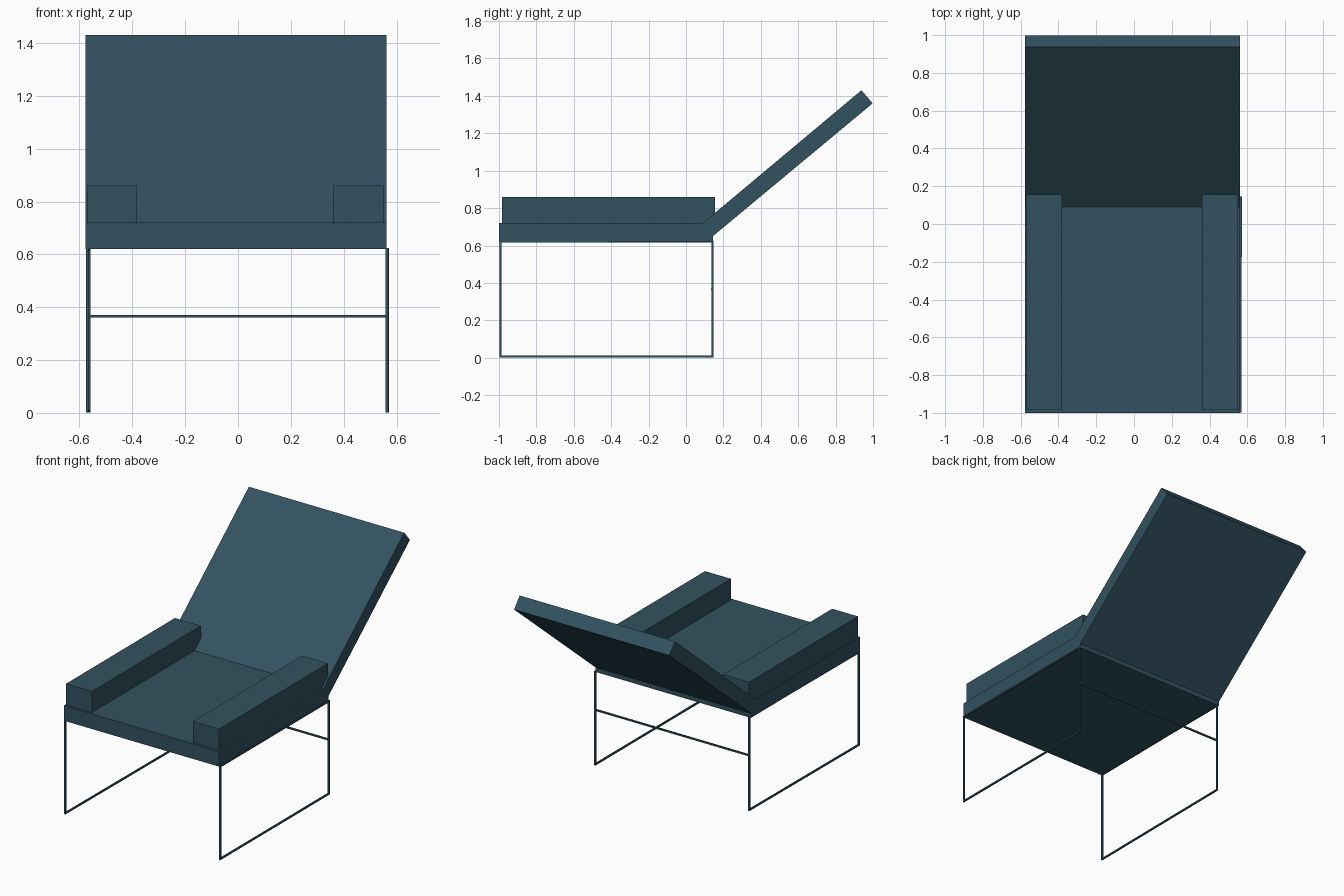
import bpy, bmesh
from mathutils import Vector

if "Cube" in bpy.data.objects:
    bpy.data.objects.remove(bpy.data.objects["Cube"])

teal = bpy.data.materials.new("dark teal")
teal.diffuse_color = (0.031, 0.084, 0.115, 1)
teal.use_nodes = True
teal.node_tree.nodes["Principled BSDF"].inputs["Base Color"].default_value = teal.diffuse_color


def finish(name, bm):
    bmesh.ops.recalc_face_normals(bm, faces=bm.faces)
    me = bpy.data.meshes.new(name)
    bm.to_mesh(me)
    bm.free()
    me.materials.append(teal)
    ob = bpy.data.objects.new(name, me)
    bpy.context.collection.objects.link(ob)
    return ob


def extrude_x(name, profile, x0, x1):
    """Side profile of (y, z) points extruded from x0 to x1."""
    bm = bmesh.new()
    face = bm.faces.new([bm.verts.new((x0, y, z)) for y, z in profile])
    new = bmesh.ops.extrude_face_region(bm, geom=[face])["geom"]
    verts = [v for v in new if isinstance(v, bmesh.types.BMVert)]
    bmesh.ops.translate(bm, vec=(x1 - x0, 0, 0), verts=verts)
    return finish(name, bm)


def box(name, lo, hi):
    return extrude_x(name, [(lo[1], lo[2]), (hi[1], lo[2]), (hi[1], hi[2]), (lo[1], hi[2])], lo[0], hi[0])


def rod(name, a, b, r=0.005):
    """Thin square bar between two points."""
    a, b = Vector(a), Vector(b)
    bm = bmesh.new()
    bmesh.ops.create_cube(bm, size=1)
    d = b - a
    bmesh.ops.scale(bm, vec=(2 * r, 2 * r, d.length + 2 * r), verts=bm.verts)
    bmesh.ops.transform(bm, matrix=d.to_track_quat('Z', 'Y').to_matrix().to_4x4(), verts=bm.verts)
    bmesh.ops.translate(bm, vec=(a + b) / 2, verts=bm.verts)
    return finish(name, bm)


# Seat slab and reclined back share one side profile
extrude_x("seat_and_back",
          [(-1.0, 0.62), (0.144, 0.62), (0.144, 0.65), (0.998, 1.36),
           (0.938, 1.43), (0.09, 0.72), (-1.0, 0.72)], -0.577, 0.562)

# Armrests
box("left_armrest", (-0.572, -0.985, 0.715), (-0.382, 0.156, 0.86))
box("right_armrest", (0.36, -0.985, 0.715), (0.55, 0.156, 0.86))

# Side frames: front leg, floor bar, rear leg and rail under the seat
for side, xf, xb in (("left", -0.571, -0.563), ("right", 0.564, 0.566)):
    yf, yb, lo, hi = -0.992, 0.141, 0.006, 0.62
    corners = [(xf, yf, hi), (xf, yf, lo), (xb, yb, lo), (xb, yb, hi)]
    parts = ("front_leg", "floor_bar", "rear_leg", "seat_rail")
    for i, part in enumerate(parts):
        rod(f"{side}_{part}", corners[i], corners[(i + 1) % 4])

# Rear stretcher between the rear legs
rod("rear_stretcher", (-0.56, 0.139, 0.366), (0.562, 0.139, 0.366))
